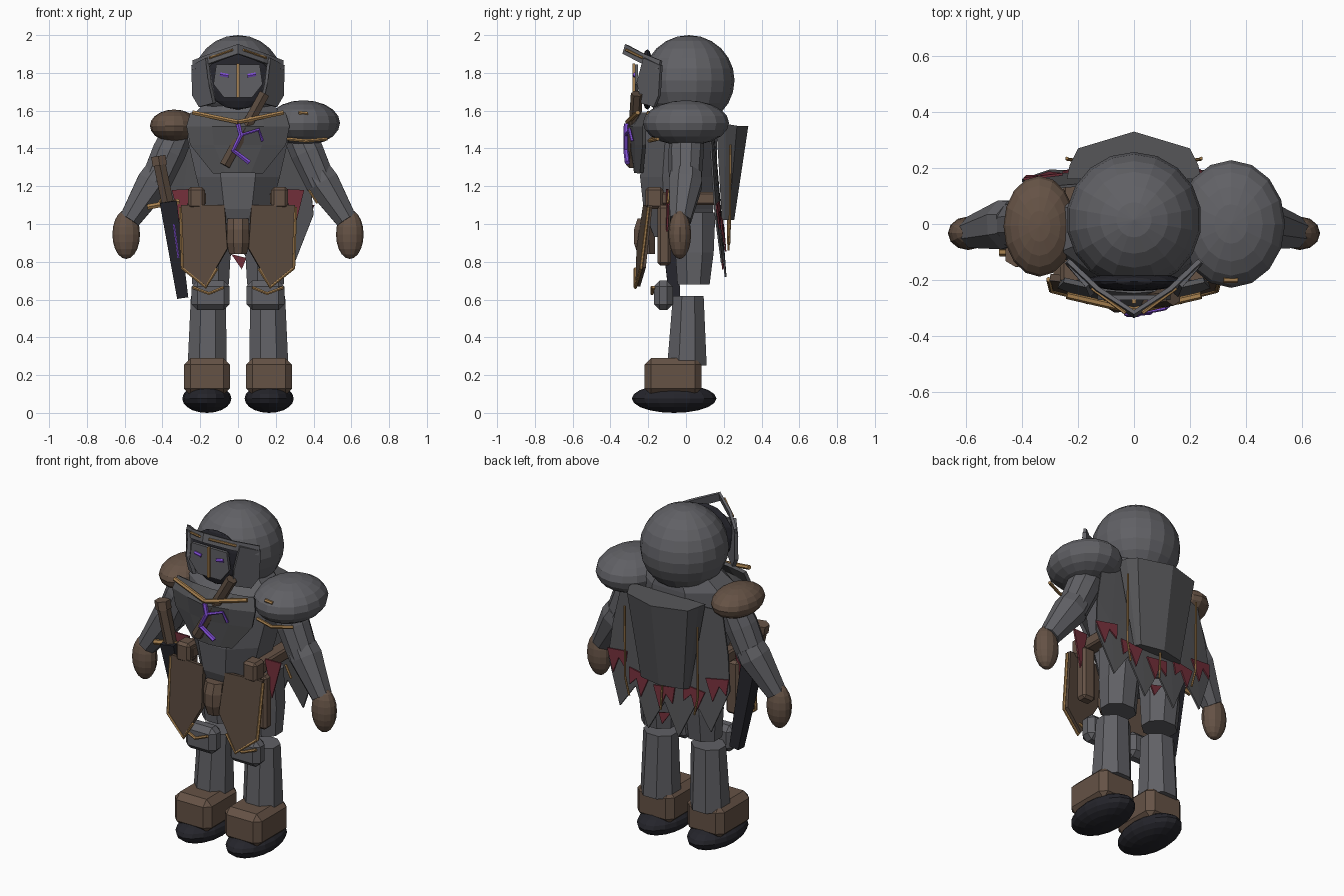
import bpy, bmesh, math
from mathutils import Vector

if "Cube" in bpy.data.objects:
    bpy.data.objects.remove(bpy.data.objects["Cube"])


def mat(name, r, g, b):
    m = bpy.data.materials.new(name)
    m.diffuse_color = (r, g, b, 1)
    m.use_nodes = True
    m.node_tree.nodes["Principled BSDF"].inputs["Base Color"].default_value = m.diffuse_color
    return m


GREY = mat("steel_grey", .118, .118, .130)
DARK = mat("cloth_grey", .088, .088, .094)
BROWN = mat("leather", .130, .085, .060)
UMBER = mat("dark_leather", .097, .065, .046)
GOLD = mat("brass", .39, .22, .08)
PURPLE = mat("violet_glow", .23, .08, .70)
RED = mat("lining_red", .17, .028, .042)
BLACK = mat("black", .018, .018, .024)


def make(name, verts, faces, m, thick=0, bevel=0):
    me = bpy.data.meshes.new(name)
    me.from_pydata([tuple(v) for v in verts], [], faces)
    bm = bmesh.new()
    bm.from_mesh(me)
    bmesh.ops.recalc_face_normals(bm, faces=bm.faces)
    bm.to_mesh(me)
    bm.free()
    me.materials.append(m)
    ob = bpy.data.objects.new(name, me)
    bpy.context.collection.objects.link(ob)
    if thick:
        mod = ob.modifiers.new("thickness", 'SOLIDIFY')
        mod.thickness, mod.offset = thick, 0
    if bevel:
        ob.modifiers.new("bevel", 'BEVEL').width = bevel
        ob.modifiers["bevel"].segments = 1
    return ob


def bridge(name, rings, m, bevel=0):
    """Closed solid through rings of equal point count."""
    n = len(rings[0])
    faces = [(k * n + i, k * n + (i + 1) % n, (k + 1) * n + (i + 1) % n, (k + 1) * n + i)
             for k in range(len(rings) - 1) for i in range(n)]
    faces += [tuple(range(n)), tuple(range((len(rings) - 1) * n, len(rings) * n))]
    return make(name, [p for r in rings for p in r], faces, m, bevel=bevel)


def loft(name, secs, m, n=8):
    """Stack of horizontal sections (x, y, z, rx, ry)."""
    ang = [2 * math.pi * (i + .5) / n for i in range(n)]
    return bridge(name, [[(x + a * math.cos(t), y + b * math.sin(t), z) for t in ang]
                         for x, y, z, a, b in secs], m)


def rod(name, path, radii, m, n=8):
    """Tube along a path, one radius per point or one for all."""
    pts = [Vector(p) for p in path]
    rr = radii if isinstance(radii, (list, tuple)) else [radii] * len(pts)
    rings = []
    for i, p in enumerate(pts):
        d = (pts[min(i + 1, len(pts) - 1)] - pts[max(i - 1, 0)]).normalized()
        u = d.cross(Vector((0, 1, 0) if abs(d.y) < .9 else (1, 0, 0))).normalized()
        v = d.cross(u)
        rings.append([p + rr[i] * (u * math.cos(2 * math.pi * (k + .5) / n)
                                   + v * math.sin(2 * math.pi * (k + .5) / n)) for k in range(n)])
    return bridge(name, rings, m)


def box(name, lo, hi, m, bevel=.012):
    ring = lambda z: [(lo[0], lo[1], z), (hi[0], lo[1], z), (hi[0], hi[1], z), (lo[0], hi[1], z)]
    return bridge(name, [ring(lo[2]), ring(hi[2])], m, bevel)


def ball(name, c, r, m, seg=16, rings=10):
    bm = bmesh.new()
    bmesh.ops.create_uvsphere(bm, u_segments=seg, v_segments=rings, radius=1)
    for v in bm.verts:
        v.co = Vector([c[i] + v.co[i] * r[i] for i in range(3)])
    me = bpy.data.meshes.new(name)
    bm.to_mesh(me)
    bm.free()
    me.materials.append(m)
    bpy.context.collection.objects.link(bpy.data.objects.new(name, me))


def plate(name, pts, m, thick=.018):
    return make(name, pts, [tuple(range(len(pts)))], m, thick)


# head, dark opening, mask and brim
ball("hood", (0, .015, 1.76), (.242, .242, .24), GREY, 18, 12)
ball("hood_opening", (0, -.205, 1.765), (.17, .035, .16), BLACK, 16, 8)
plate("mask", [(x, -.262, z) for x, z in ((-.115, 1.845), (.115, 1.845), (.13, 1.74),
                                          (.075, 1.67), (-.075, 1.67), (-.13, 1.74))], GREY)
rod("mask_ridge", [(0, -.276, 1.67), (0, -.276, 1.85)], .01, GOLD, 4)
brim = [(-.235, -.13, 1.865), (-.13, -.23, 1.905), (0, -.315, 1.95), (.13, -.23, 1.905), (.235, -.13, 1.865)]
make("brim", brim + [(x, y - .014, z - .05) for x, y, z in brim],
     [(i, i + 1, i + 6, i + 5) for i in range(4)], GREY, .016)
rod("neck_strap", [(.14, -.26, 1.69), (-.07, -.285, 1.31)], .032, UMBER, 6)

# torso, collar and chest plate
loft("torso", [(0, -.02, .93, .18, .16), (0, -.04, 1.08, .19, .2), (0, -.04, 1.25, .24, .22),
               (0, -.03, 1.45, .29, .21), (0, -.02, 1.56, .28, .20), (0, 0, 1.64, .19, .17)], GREY)
chest = []
for z, xs, y0, y1 in ((1.585, .25, -.2, -.24), (1.515, .27, -.22, -.305),
                      (1.42, .25, -.22, -.285), (1.27, .13, -.235, -.265)):
    chest += [(-xs, y0, z), (-xs * .5, (y0 + y1) / 2 - .008, z), (0, y1, z),
              (xs * .5, (y0 + y1) / 2 - .008, z), (xs, y0, z)]
make("chest_plate", chest, [(r * 5 + c, r * 5 + c + 1, r * 5 + c + 6, r * 5 + c + 5)
                            for r in range(3) for c in range(4)], DARK, .02)
rod("rune_stem", [(.0, -.315, 1.53), (.015, -.318, 1.47), (-.025, -.318, 1.39), (.06, -.31, 1.325)],
    .014, PURPLE, 6)
rod("rune_branch", [(.015, -.318, 1.47), (.11, -.30, 1.5), (.13, -.285, 1.44)], .009, PURPLE, 6)

# shoulders, one large steel and one small leather
ball("large_shoulder", (.347, 0, 1.535), (.193, .228, .12), GREY, 16, 10)
ball("small_shoulder", (-.338, -.008, 1.52), (.128, .18, .086), BROWN, 16, 10)
rod("shoulder_trim", [(.25, -.175, 1.452), (.36, -.195, 1.44), (.47, -.15, 1.45)], .01, GOLD, 6)
rod("shoulder_stud", [(.32, -.2, 1.59), (.37, -.2, 1.585)], .01, GOLD, 6)

for s, side in ((1, "left"), (-1, "right")):
    X = lambda pts: [(s * x, y, z) for x, y, z in pts]
    # hood side, eye, brim and collar trim
    plate(side + "_hood_side", X([(.24, -.13, 1.84), (.165, -.22, 1.88), (.15, -.255, 1.75),
                                  (.125, -.23, 1.64), (.2, -.165, 1.62), (.235, -.14, 1.68)]), GREY, .02)
    rod(side + "_eye", X([(.05, -.272, 1.785), (.095, -.27, 1.793)]), .011, PURPLE, 6)
    rod(side + "_brim_trim", X([(.03, -.318, 1.922), (.15, -.23, 1.88)]), .007, GOLD, 6)
    rod(side + "_collar_trim", X([(0, -.31, 1.54), (.24, -.255, 1.59)]), .013, GOLD, 6)
    # arm and hand
    rod(side + "_upper_arm", X([(.31, .01, 1.5), (.365, 0, 1.38), (.44, -.005, 1.21)]),
        [.085, .094, .085], GREY, 10)
    rod(side + "_forearm", X([(.42, 0, 1.265), (.45, -.003, 1.215), (.575, -.03, 1.02)]),
        [.088, .095, .06], GREY, 8)
    rod(side + "_forearm_trim", X([(.375, -.088, 1.18), (.42, -.097, 1.11)]), .007, GOLD, 6)
    ball(side + "_hand", (s * .592, -.033, .945), (.073, .06, .13), BROWN, 12, 10)
    # belt and pouches
    bx = lambda a, b: (min(s * a, s * b), max(s * a, s * b))
    for nm, (a, b), y0, y1, z0, z1, bev, m in (
            ("_belt", (.17, .255), -.19, .16, 1.1, 1.17, .01, BROWN),
            ("_belt_pouch", (.175, .265), -.215, -.12, 1.08, 1.195, .015, BROWN),
            ("_hip_pouch", (.2, .285), -.15, -.08, .78, 1.1, .015, BROWN),
            ("_knee_pad", (.045, .245), -.17, -.07, .545, .70, .03, GREY)):
        x0, x1 = bx(a, b)
        box(side + nm, (x0, y0, z0), (x1, y1, z1), m, bev)
    # hanging thigh guard with trim
    plate(side + "_thigh_guard", X([(.07, -.215, 1.1), (.3, -.19, 1.1), (.29, -.225, .77),
                                    (.17, -.255, .67), (.055, -.25, .87)]), UMBER, .025)
    rod(side + "_guard_trim", X([(.305, -.198, 1.09), (.295, -.238, .765), (.17, -.268, .665),
                                 (.11, -.268, .765)]), .009, GOLD, 6)
    rod(side + "_knee_trim", X([(.24, -.172, .665), (.155, -.18, .632), (.075, -.18, .665)]),
        .009, GOLD, 6)
    # leg, boot and sole
    loft(side + "_thigh", [(s * .145, .04, .68, .105, .092), (s * .145, .045, .85, .115, .11),
                           (s * .13, .04, 1.06, .12, .125)], GREY)
    loft(side + "_shin", [(s * .163, .005, .25, .112, .113), (s * .157, .012, .62, .1, .088)], GREY)
    x0, x1 = bx(.043, .287)
    box(side + "_boot", (x0, -.22, .095), (x1, .082, .29), BROWN, .035)
    ball(side + "_sole", (s * .165, -.063, .076), (.13, .224, .076), BLACK, 16, 10)
    # red side tatter and long back trim
    plate(side + "_side_tatter", X([(.25, -.1, 1.185), (.35, -.09, 1.18), (.295, -.1, .96)]), RED, .01)
    rod(side + "_back_trim", X([(.24, .235, 1.42), (.24, .232, 1.0), (.215, .228, .89)]), .006, GOLD, 6)

# buckle pouch between the thigh guards
loft("buckle_pouch", [(0, -.21, .84, .05, .05), (0, -.22, .9, .064, .06),
                      (0, -.22, .97, .064, .06), (0, -.21, 1.03, .06, .05)], BROWN)


# cape: gently curved sheet whose hem falls in broad tatters
def cape_y(x, z):
    return .145 + .085 * (1.5 - z) - .17 * x * x


cols = 9
verts = []
for t in (0, .55, 1):
    for c in range(cols):
        u = c / 4 - 1
        hem = (.71 if c % 2 else .90) + .15 * u * u
        z = 1.5 + (hem - 1.5) * t
        x = u * (.33 + .07 * min(1, (1.5 - z) / .35))
        verts.append((x, cape_y(x, z), z))
make("cape", verts, [(r * cols + c, r * cols + c + 1, (r + 1) * cols + c + 1, (r + 1) * cols + c)
                     for r in range(2) for c in range(cols - 1)], DARK, .01)

# torn red patches over the hem notches
for i, x0 in enumerate((-.33, -.18, 0, .18, .33)):
    z0 = .93 + 1.1 * x0 * x0
    s = 1 if i % 2 else -1
    patch = [(x0 + s * a, z0 + b) for a, b in ((-.075, .05), (.065, .07), (.055, -.025),
                                               (.01, .02), (-.025, -.075))]
    plate("hem_patch", [(x, cape_y(x, z) + .01, z) for x, z in patch], RED, .008)
plate("rear_tatter", [(-.035, .19, .84), (.045, .19, .82), (.02, .195, .76)], RED, .008)
rod("cape_trim", [(0, .222, 1.03), (.01, .225, .86)], .006, GOLD, 6)

# faceted back panel tapering downward
bridge("back_panel", [
    [(-.24, .16, 1.53), (-.23, .21, 1.53), (-.2, .27, 1.52), (0, .33, 1.52), (.2, .27, 1.52),
     (.23, .21, 1.53), (.24, .16, 1.53)],
    [(-.16, .19, 1.02), (-.155, .205, 1.02), (-.14, .225, 1.02), (0, .255, 1.02), (.14, .225, 1.02),
     (.155, .205, 1.02), (.16, .19, 1.02)]], DARK)

# sheathed sword at the right hip
rod("scabbard", [(-.37, -.1, 1.12), (-.293, -.06, .61)], [.064, .042], BLACK, 4)
rod("scabbard_glow", [(-.34, -.137, 1.0), (-.315, -.115, .82)], .005, PURPLE, 6)
rod("sword_grip", [(-.42, -.11, 1.34), (-.37, -.1, 1.1)], .037, UMBER, 6)
rod("sword_pommel", [(-.422, -.11, 1.36), (-.414, -.11, 1.31)], .044, BROWN, 6)
rod("sword_guard", [(-.48, -.1, 1.09), (-.31, -.1, 1.12)], .016, GOLD, 6)
